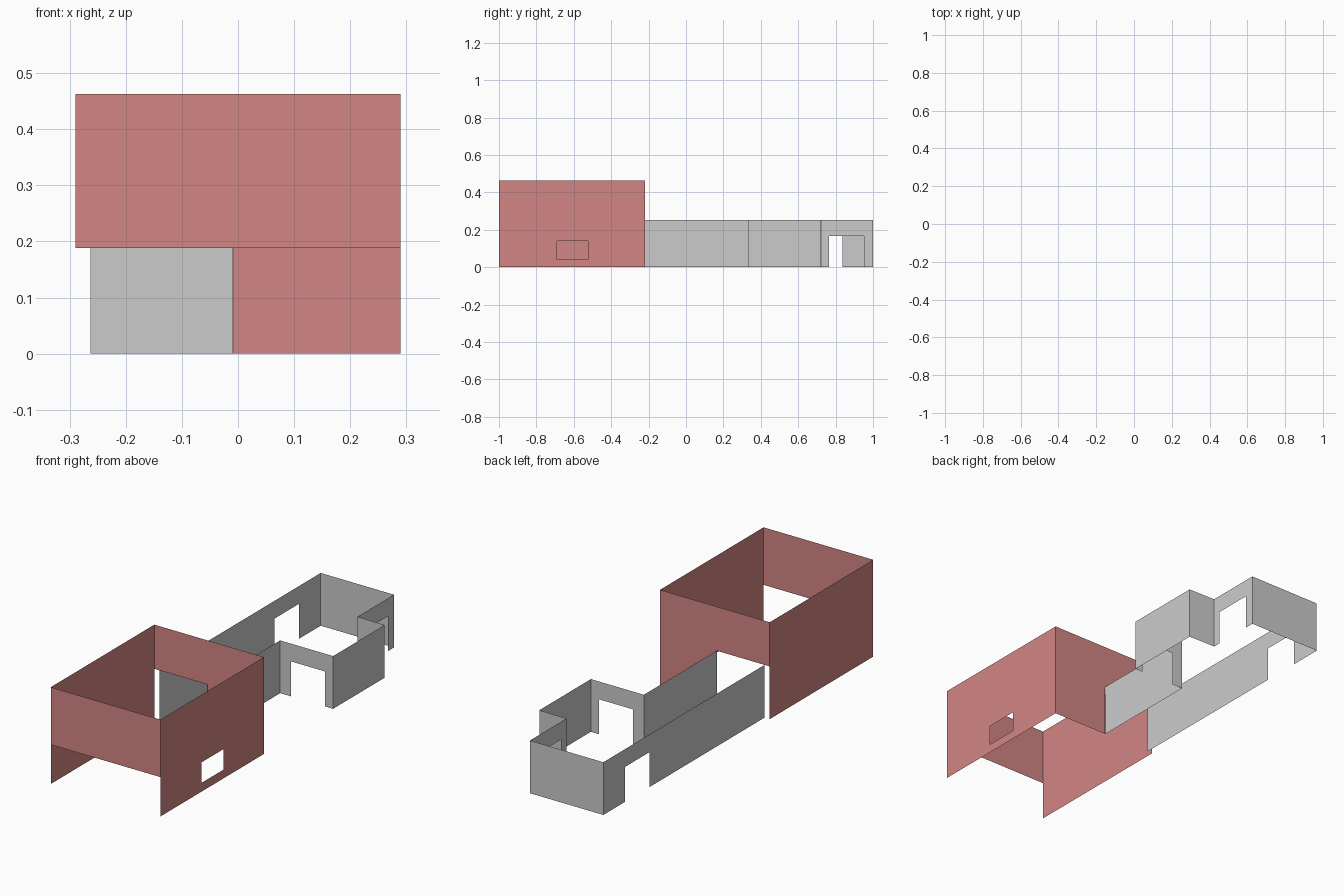
import bpy, bmesh
from mathutils import Vector

if "Cube" in bpy.data.objects:
    bpy.data.objects.remove(bpy.data.objects["Cube"])


def build_walls(name, points, height, openings, closed=False, color=None):
    """Thin walls along a counter-clockwise plan path.
    openings: {wall index: (start, end, bottom, top)}, measured along the wall."""
    bm = bmesh.new()
    path = [Vector((x, y, 0)) for x, y in points]
    if closed:
        path.append(path[0])
    for i, (a, b) in enumerate(zip(path, path[1:])):
        length = (b - a).length
        direction = (b - a).normalized()
        hole = openings.get(i)
        ss, zs = [0, length], [0, height]
        if hole:
            ss = sorted({0, length, *(min(s, length) for s in hole[:2])})
            zs = sorted({0, height, *hole[2:]})
        # Fill every cell of the wall except the opening
        for s0, s1 in zip(ss, ss[1:]):
            for z0, z1 in zip(zs, zs[1:]):
                if s1 - s0 < 1e-4 or z1 - z0 < 1e-4:
                    continue
                s, z = (s0 + s1) / 2, (z0 + z1) / 2
                if hole and hole[0] < s < hole[1] and hole[2] < z < hole[3]:
                    continue
                corners = ((s0, z0), (s1, z0), (s1, z1), (s0, z1))
                bm.faces.new([bm.verts.new(a + direction * u + Vector((0, 0, v)))
                              for u, v in corners])
    bmesh.ops.remove_doubles(bm, verts=bm.verts[:], dist=1e-4)
    bmesh.ops.dissolve_limit(bm, angle_limit=0.02, verts=bm.verts[:], edges=bm.edges[:])
    mesh = bpy.data.meshes.new(name)
    bm.to_mesh(mesh)
    bm.free()
    obj = bpy.data.objects.new(name, mesh)
    bpy.context.collection.objects.link(obj)
    if color:
        mat = bpy.data.materials.new(name + "_paint")
        mat.diffuse_color = color
        mat.use_nodes = True
        mat.node_tree.nodes["Principled BSDF"].inputs["Base Color"].default_value = mat.diffuse_color
        mesh.materials.append(mat)
    return obj


# Tall red hall: wide front opening, side window, passage at the back
build_walls("hall_walls",
            [(-0.29, -1), (0.29, -1), (0.29, -0.218), (-0.29, -0.218)], 0.463,
            {0: (0, 0.59, 0, 0.188),
             1: (0.31, 0.475, 0.042, 0.14),
             2: (0.298, 0.59, 0, 0.252)},
            closed=True, color=(0.65, 0.24, 0.23, 1))

# Low grey corridor and stepped rear room with three doorways
build_walls("corridor_walls",
            [(-0.01, -0.218), (-0.01, 0.333), (0.27, 0.333), (0.27, 0.722),
             (0.125, 0.725), (0.125, 1), (-0.263, 1), (-0.263, -0.218)], 0.252,
            {1: (0.057, 0.238, 0, 0.167),
             4: (0.04, 0.228, 0, 0.167),
             6: (0.162, 0.35, 0, 0.167)})
